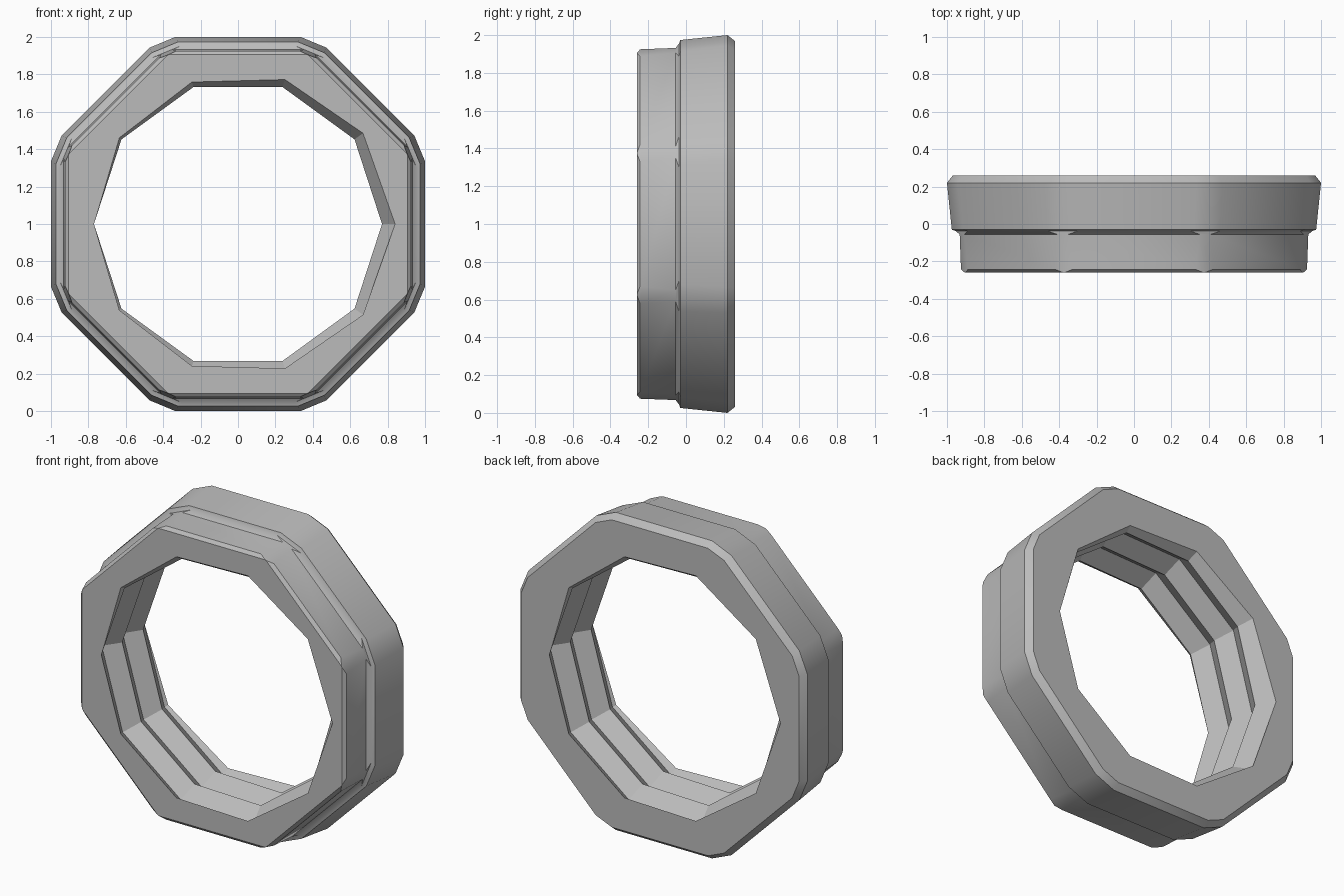
import bpy, bmesh, math

cube = bpy.data.objects.get("Cube")
if cube:
    bpy.data.objects.remove(cube, do_unlink=True)

HALF = 0.26            # half the depth of the ring
CREST, ROOT = 0.77, 0.84
TURNS = 2.5            # thread turns through the depth
PITCH = 2 * HALF / TURNS
SIDES = 10


def material(name, value):
    mat = bpy.data.materials.new(name)
    mat.use_nodes = True
    color = (value, value, value, 1)
    mat.diffuse_color = color
    mat.node_tree.nodes["Principled BSDF"].inputs["Base Color"].default_value = color
    return mat


def octagon(bm, y, apothem, half_flat):
    """Octagon ring with cut corners: two points on each of eight flats."""
    ring = []
    for i in range(8):
        a = math.radians(45 * i)
        for t in (-half_flat, half_flat):
            ring.append(bm.verts.new((apothem * math.cos(a) - t * math.sin(a), y,
                                      1 + apothem * math.sin(a) + t * math.cos(a))))
    return ring


def join_rings(bm, a, b):
    n = len(a)
    for i in range(n):
        j = (i + 1) % n
        bm.faces.new((a[i], a[j], b[j], b[i]))


bm = bmesh.new()

# Threaded bore: a ten-sided helix of crests and roots, trimmed at both ends
columns = []
for i in range(SIDES + 1):
    a = math.pi + math.tau * i / SIDES
    column = []
    for k in range(8):
        r = ROOT if k % 2 else CREST
        y = -HALF + (k / 2 - i / SIDES) * PITCH
        column.append(bm.verts.new((r * math.cos(a), y, 1 + r * math.sin(a))))
    columns.append(column)
for left, right in zip(columns, columns[1:]):
    for k in range(7):
        bm.faces.new((left[k], right[k], right[k + 1], left[k + 1]))
bmesh.ops.remove_doubles(bm, verts=bm.verts[:], dist=1e-4)
for side in (-1, 1):
    bmesh.ops.bisect_plane(bm, geom=bm.verts[:] + bm.edges[:] + bm.faces[:], dist=1e-5,
                           plane_co=(0, side * HALF, 0), plane_no=(0, side, 0),
                           clear_outer=True)

# Outer wall: narrow front collar, step, flared rear flange (y, apothem, half flat)
profile = [(-HALF, 0.905, 0.372), (-0.243, 0.925, 0.33), (-0.055, 0.932, 0.35),
           (-0.037, 0.955, 0.30), (-0.03, 0.974, 0.32), (0.22, 1.0, 0.335),
           (HALF, 0.968, 0.335)]
rings = [octagon(bm, *p) for p in profile]
for a, b in zip(rings, rings[1:]):
    join_rings(bm, a, b)

# Flat end faces between the outer wall and the bore
for side in (-1, 1):
    rim = [e for e in bm.edges if e.is_boundary
           and all(abs(v.co.y - side * HALF) < 1e-3 for v in e.verts)]
    bmesh.ops.triangle_fill(bm, edges=rim, use_beauty=True, normal=(0, side, 0))
bmesh.ops.recalc_face_normals(bm, faces=bm.faces[:])

mesh = bpy.data.meshes.new("threaded_ring")
bm.to_mesh(mesh)
bm.free()
mesh.materials.append(material("mid_gray", 0.5))
ring = bpy.data.objects.new("threaded_ring", mesh)
bpy.context.collection.objects.link(ring)

bpy.ops.object.select_all(action="DESELECT")
ring.select_set(True)
bpy.context.view_layer.objects.active = ring
bpy.ops.object.shade_smooth_by_angle(angle=math.radians(30))
